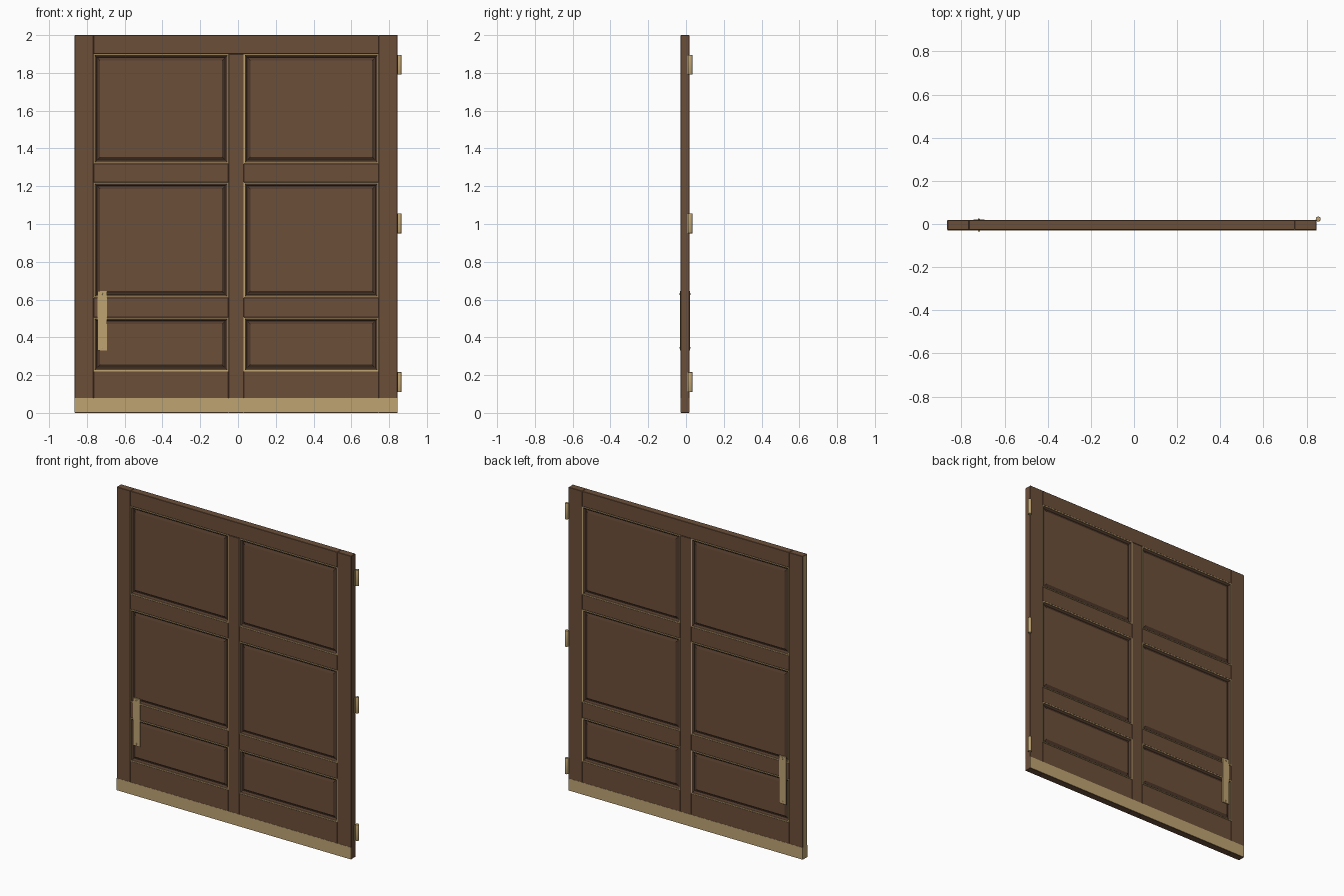
import bpy, bmesh
from mathutils import Vector

if "Cube" in bpy.data.objects:
    bpy.data.objects.remove(bpy.data.objects["Cube"])

def material(name, rgb):
    m = bpy.data.materials.new(name)
    m.diffuse_color = (*rgb, 1)
    m.use_nodes = True
    m.node_tree.nodes["Principled BSDF"].inputs["Base Color"].default_value = m.diffuse_color
    return m

WOOD = material("wood", (0.15, 0.078, 0.042))
DARK = material("dark_wood", (0.085, 0.045, 0.026))
BRASS = material("brass", (0.52, 0.37, 0.17))

YF, YB = -0.028, 0.018          # front and back faces of the door
YM = (YF + YB) / 2
HALF = (YB - YF) / 2
X0, X1 = -0.865, 0.845          # door edges
STILE_L, MID_L, MID_R, STILE_R = -0.765, -0.05, 0.03, 0.745

def finish(bm, name, mats):
    bmesh.ops.recalc_face_normals(bm, faces=bm.faces)
    me = bpy.data.meshes.new(name)
    bm.to_mesh(me)
    bm.free()
    for m in mats:
        me.materials.append(m)
    ob = bpy.data.objects.new(name, me)
    bpy.context.collection.objects.link(ob)
    return ob

def box(name, x, y, z, mat, bevel=0.0):
    bm = bmesh.new()
    bmesh.ops.create_cube(bm, size=1)
    lo, hi = Vector((x[0], y[0], z[0])), Vector((x[1], y[1], z[1]))
    for v in bm.verts:
        v.co = Vector([(lo[i] + hi[i]) / 2 + v.co[i] * (hi[i] - lo[i]) for i in range(3)])
    if bevel:
        bmesh.ops.bevel(bm, geom=bm.edges[:], offset=bevel, segments=1, affect='EDGES')
    return finish(bm, name, [mat])

def cylinder(name, centre, r, depth, axis, mat, bevel, sides=16):
    bm = bmesh.new()
    bmesh.ops.create_cone(bm, cap_ends=True, segments=sides, radius1=r, radius2=r, depth=depth)
    rims = [e for e in bm.edges if abs(e.verts[0].co.z - e.verts[1].co.z) < 1e-6]
    bmesh.ops.bevel(bm, geom=rims, offset=bevel, segments=2, affect='EDGES', profile=0.5)
    for v in bm.verts:
        if axis == 'Y':
            v.co = Vector((v.co.x, -v.co.z, v.co.y))
        v.co += Vector(centre)
    ob = finish(bm, name, [mat])
    bpy.ops.object.select_all(action='DESELECT')
    bpy.context.view_layer.objects.active = ob
    ob.select_set(True)
    bpy.ops.object.shade_smooth_by_angle()
    return ob

def panel(name, x, z):
    """Brass bead, dark sunk moulding and raised field, on both faces."""
    # (inset, height relative to door face, material of the band that follows)
    prof = [(0, -0.004, 1), (0, 0.0015, 1), (0.006, 0.0015, 1), (0.006, -0.002, 2),
            (0.013, -0.006, 2), (0.018, -0.012, 2), (0.022, -0.012, 2), (0.035, -0.004, 0)]
    bm = bmesh.new()
    for side in (-1, 1):
        rings = []
        for d, h, _ in prof:
            y = YM + side * (HALF + h)
            rings.append([bm.verts.new((px, y, pz)) for px, pz in (
                (x[0] + d, z[0] + d), (x[1] - d, z[0] + d),
                (x[1] - d, z[1] - d), (x[0] + d, z[1] - d))])
        for k in range(len(rings) - 1):
            a, b = rings[k], rings[k + 1]
            for i in range(4):
                j = (i + 1) % 4
                bm.faces.new((a[i], a[j], b[j], b[i])).material_index = prof[k][2]
        bm.faces.new(rings[-1])
        if side == -1:
            front = rings[0]
    # close the hidden rim between the two faces
    for i in range(4):
        j = (i + 1) % 4
        bm.faces.new((front[i], front[j], rings[0][j], rings[0][i]))
    finish(bm, name, [WOOD, BRASS, DARK])

# Stiles, centre mullion and rails
Y = (YF, YB)
box("latch_stile", (X0, STILE_L), Y, (0, 2), WOOD, 0.002)
box("hinge_stile", (STILE_R, X1), Y, (0, 2), WOOD, 0.002)
box("centre_mullion", (MID_L, MID_R), Y, (0, 1.9), WOOD, 0.002)
box("top_rail", (STILE_L, STILE_R), Y, (1.9, 2), WOOD, 0.002)
columns = {"left": (STILE_L, MID_L), "right": (MID_R, STILE_R)}
rails = {"upper_rail": (1.32, 1.22), "lock_rail": (0.61, 0.505), "bottom_rail": (0.22, 0)}
panels = {"top_panel": (1.32, 1.9), "middle_panel": (0.61, 1.22), "bottom_panel": (0.22, 0.505)}
for side, x in columns.items():
    for name, (hi, lo) in rails.items():
        box(f"{side}_{name}", x, Y, (lo, hi), WOOD, 0.002)
    for name, z in panels.items():
        panel(f"{side}_{name}", x, z)

# Brass kick plates, push plates with screws, on both faces
for side, s, face in (("front", -1, YF), ("back", 1, YB)):
    def layer(t):
        return tuple(sorted((face - s * 0.004, face + s * t)))
    box(f"{side}_kick_plate", (X0, X1), layer(0.0012), (0.001, 0.08), BRASS)
    box(f"{side}_push_plate", (-0.745, -0.693), layer(0.003), (0.33, 0.645), BRASS, 0.001)
    for z in (0.345, 0.63):
        cylinder(f"{side}_plate_screw", (-0.719, face + s * 0.0035, z), 0.005, 0.006, 'Y', BRASS, 0.0015, 12)

# Brass strip on the latch edge
box("edge_strip", (X0 - 0.001, X0 + 0.002), (YF + 0.002, YB - 0.002), (0.002, 1.998), BRASS)

# Hinge knuckles with a leaf set into the hinge edge
for z in (0.163, 1.003, 1.843):
    cylinder("hinge_knuckle", (0.854, 0.023, z), 0.0115, 0.105, 'Z', BRASS, 0.002)
    box("hinge_leaf", (0.842, 0.8465), (0.004, 0.02), (z - 0.05, z + 0.05), BRASS)
